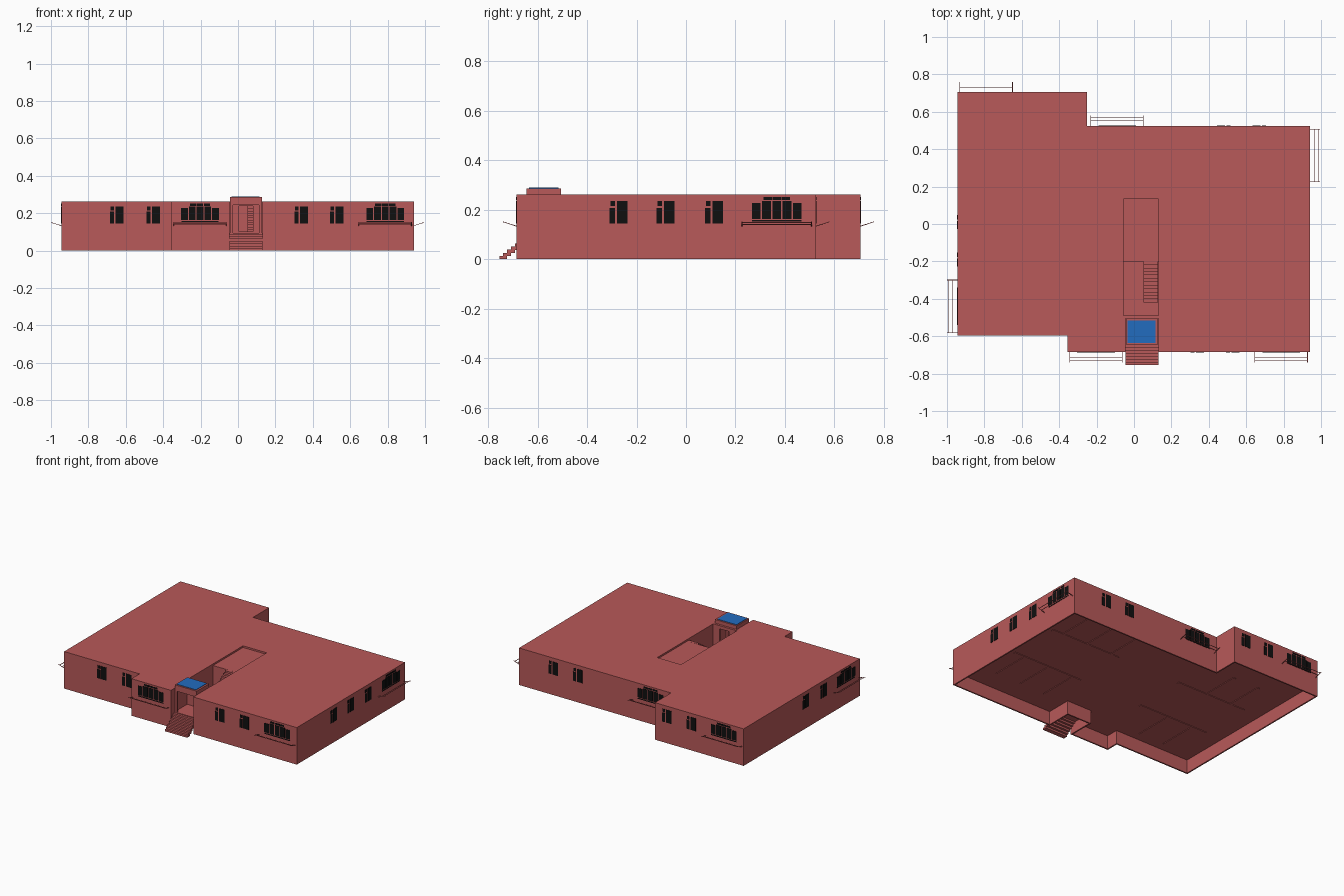
import bpy, bmesh

cube = bpy.data.objects.get("Cube")
if cube:
    bpy.data.objects.remove(cube)


def material(name, rgb):
    m = bpy.data.materials.new(name)
    m.use_nodes = True
    m.diffuse_color = (*rgb, 1)
    m.node_tree.nodes["Principled BSDF"].inputs["Base Color"].default_value = (*rgb, 1)
    return m


RED = material("brick_red", (0.48, 0.10, 0.10))
BLACK = material("window_black", (0.005, 0.005, 0.005))
BLUE = material("canopy_blue", (0.016, 0.15, 0.52))

ROOF, FLOOR = 0.262, 0.095


def finish(name, bm, mat):
    bmesh.ops.recalc_face_normals(bm, faces=bm.faces)
    mesh = bpy.data.meshes.new(name)
    bm.to_mesh(mesh)
    bm.free()
    mesh.materials.append(mat)
    ob = bpy.data.objects.new(name, mesh)
    bpy.context.collection.objects.link(ob)
    return ob


def add_box(bm, x0, x1, y0, y1, z0, z1):
    vs = bmesh.ops.create_cube(bm, size=1)["verts"]
    for v in vs:
        v.co.x = x1 if v.co.x > 0 else x0
        v.co.y = y1 if v.co.y > 0 else y0
        v.co.z = z1 if v.co.z > 0 else z0
    return vs


def boxes(name, mat, *dims):
    bm = bmesh.new()
    for d in dims:
        add_box(bm, *d)
    return finish(name, bm, mat)


# Main building: stepped outline with an entry notch, hollow underneath
outline = [(-0.945, -0.595), (-0.355, -0.595), (-0.355, -0.685), (-0.045, -0.685),
           (-0.045, -0.505), (0.13, -0.505), (0.13, -0.685), (0.94, -0.685),
           (0.94, 0.525), (-0.25, 0.525), (-0.25, 0.705), (-0.945, 0.705)]
bm = bmesh.new()
base = bm.faces.new([bm.verts.new((x, y, 0)) for x, y in outline])
top = bmesh.ops.extrude_face_region(bm, geom=[base], use_keep_orig=True)["geom"]
bmesh.ops.translate(bm, vec=(0, 0, ROOF),
                    verts=[g for g in top if isinstance(g, bmesh.types.BMVert)])
bmesh.ops.recalc_face_normals(bm, faces=bm.faces)
bottom = [f for f in bm.faces if f.normal.z < -0.5]
bmesh.ops.inset_region(bm, faces=bottom, thickness=0.01, use_even_offset=True)
bmesh.ops.inset_region(bm, faces=bottom, thickness=0.0005, depth=-FLOOR, use_even_offset=True)
building = finish("building", bm, RED)

# Stairwell, upper landing recess and doorway cut from the building
cuts = [("stairwell_cutter", (-0.055, 0.13, -0.49, -0.2, FLOOR + 0.008, 0.4)),
        ("landing_cutter", (-0.055, 0.13, -0.21, 0.135, 0.25, 0.4)),
        ("doorway_cutter", (0.005, 0.08, -0.53, -0.47, FLOOR + 0.008, 0.24))]
for name, dims in cuts:
    cutter = boxes(name, RED, dims)
    cutter.hide_render = True
    cutter.hide_set(True)
    cutter.display_type = 'WIRE'
    mod = building.modifiers.new(name, 'BOOLEAN')
    mod.operation = 'DIFFERENCE'
    mod.solver = 'EXACT'
    mod.object = cutter
# Bake the cuts and drop the cutters
bpy.context.view_layer.update()
deps = bpy.context.evaluated_depsgraph_get()
cut_mesh = bpy.data.meshes.new_from_object(building.evaluated_get(deps))
building.modifiers.clear()
building.data = cut_mesh
for name, dims in cuts:
    bpy.data.objects.remove(bpy.data.objects[name])


def stairs(name, x0, x1, y0, y1, z0, z1, count, thick):
    bm = bmesh.new()
    run, rise = (y1 - y0) / count, (z1 - z0) / count
    for i in range(count):
        z = z0 + rise * (i + 1)
        add_box(bm, x0, x1, y0 + run * i, y0 + run * (i + 1), max(z0, z - thick), z)
    return finish(name, bm, RED)


# Entry steps, porch floor and inner staircase
stairs("entry_steps", -0.045, 0.13, -0.755, -0.645, 0, 0.09, 7, 0.026)
boxes("porch_floor", RED, (-0.045, 0.13, -0.645, -0.505, 0.075, 0.095))
stairs("inner_stairs", 0.05, 0.129, -0.42, -0.201, 0.103, 0.25, 12, 0.2)

# Porch canopy on posts, with a blue panel on top
boxes("porch_canopy", RED, (-0.043, 0.128, -0.645, -0.506, 0.258, 0.287))
boxes("canopy_panel", BLUE, (-0.035, 0.115, -0.635, -0.515, 0.286, 0.29))
boxes("porch_posts", RED, *[(x, x + 0.015, -0.645, -0.63, 0.09, 0.26) for x in (-0.043, 0.113)])
boxes("porch_beam", RED, (-0.03, 0.115, -0.645, -0.63, 0.245, 0.26))


class Wall:
    """Places boxes by distance along a wall, distance out from it, and height."""

    def __init__(self, name, axis, pos, sign):
        self.name, self.axis, self.pos, self.sign = name, axis, pos, sign
        # direction that runs to the right for someone facing the wall
        self.right = sign if axis == 'x' else -sign

    def box(self, bm, mid, u0, u1, d0, d1, z0, z1, slope=0.0):
        a, b = sorted((mid + self.right * u0, mid + self.right * u1))
        c, d = sorted((self.pos + self.sign * d0, self.pos + self.sign * d1))
        span = (c, d, a, b) if self.axis == 'x' else (a, b, c, d)
        for v in add_box(bm, *span, z0, z1):
            out = v.co.x if self.axis == 'x' else v.co.y
            v.co.z += abs(out - self.pos) * slope


def small_window(wall, bm, mid):
    for u0, u1, z0, z1 in ((-0.037, -0.014, 0.145, 0.208), (-0.033, -0.014, 0.215, 0.236),
                           (-0.006, 0.036, 0.145, 0.236)):
        wall.box(bm, mid, u0, u1, -0.003, 0.002, z0, z1)


def large_window(wall, bm, mid):
    for i in range(-2, 3):
        u = i * 0.0415
        wall.box(bm, mid, u - 0.018, u + 0.018, -0.003, 0.002, 0.163, 0.228 if abs(i) == 2 else 0.235)
    for i in range(-1, 2):
        u = i * 0.037
        wall.box(bm, mid, u - 0.017, u + 0.017, -0.003, 0.002, 0.24, 0.251)
    wall.box(bm, mid, -0.1, 0.1, -0.003, 0.002, 0.152, 0.158)


def ledge_frame(wall, bm, mid):
    for u in (-0.142, 0.139):
        wall.box(bm, mid, u, u + 0.003, -0.003, 0.055, 0.13, 0.133, 0.36)
    for d in (0.026, 0.045):
        wall.box(bm, mid, -0.141, 0.141, d, d + 0.002, 0.13, 0.133, 0.36)


# Each wall: small window centres, then the large window centre
walls = [(Wall("front_left", 'y', -0.685, -1), (0.338, 0.528), 0.787),
         (Wall("front_middle", 'y', -0.685, -1), (), -0.203),
         (Wall("front_right", 'y', -0.595, -1), (-0.648, -0.453), None),
         (Wall("left_side", 'x', 0.94, 1), (-0.273, -0.083, 0.113), 0.367),
         (Wall("right_side", 'x', -0.945, -1), (0.01, -0.19), -0.44),
         (Wall("back_left", 'y', 0.525, 1), (0.67, 0.48), -0.09),
         (Wall("back_right", 'y', 0.705, 1), (-0.345, -0.535), -0.79)]
for wall, smalls, large in walls:
    bm = bmesh.new()
    for mid in smalls:
        small_window(wall, bm, mid)
    if large is not None:
        large_window(wall, bm, large)
        frame = bmesh.new()
        ledge_frame(wall, frame, large)
        finish(wall.name + "_ledge_frame", frame, RED)
    finish(wall.name + "_windows", bm, BLACK)

# Partition walls whose footings show below the floor
parts = []
for x in (-0.7, -0.5, 0.3, 0.5, 0.7):
    parts.append((x, x + 0.02, -0.52, -0.25, FLOOR - 0.004, FLOOR + 0.003))
    parts.append((x, x + 0.02, 0.15, 0.42, FLOOR - 0.004, FLOOR + 0.003))
for x0, x1 in ((-0.8, -0.25), (0.25, 0.8)):
    for y in (-0.25, 0.13):
        parts.append((x0, x1, y, y + 0.02, FLOOR - 0.004, FLOOR + 0.003))
boxes("partition_footings", RED, *parts)
